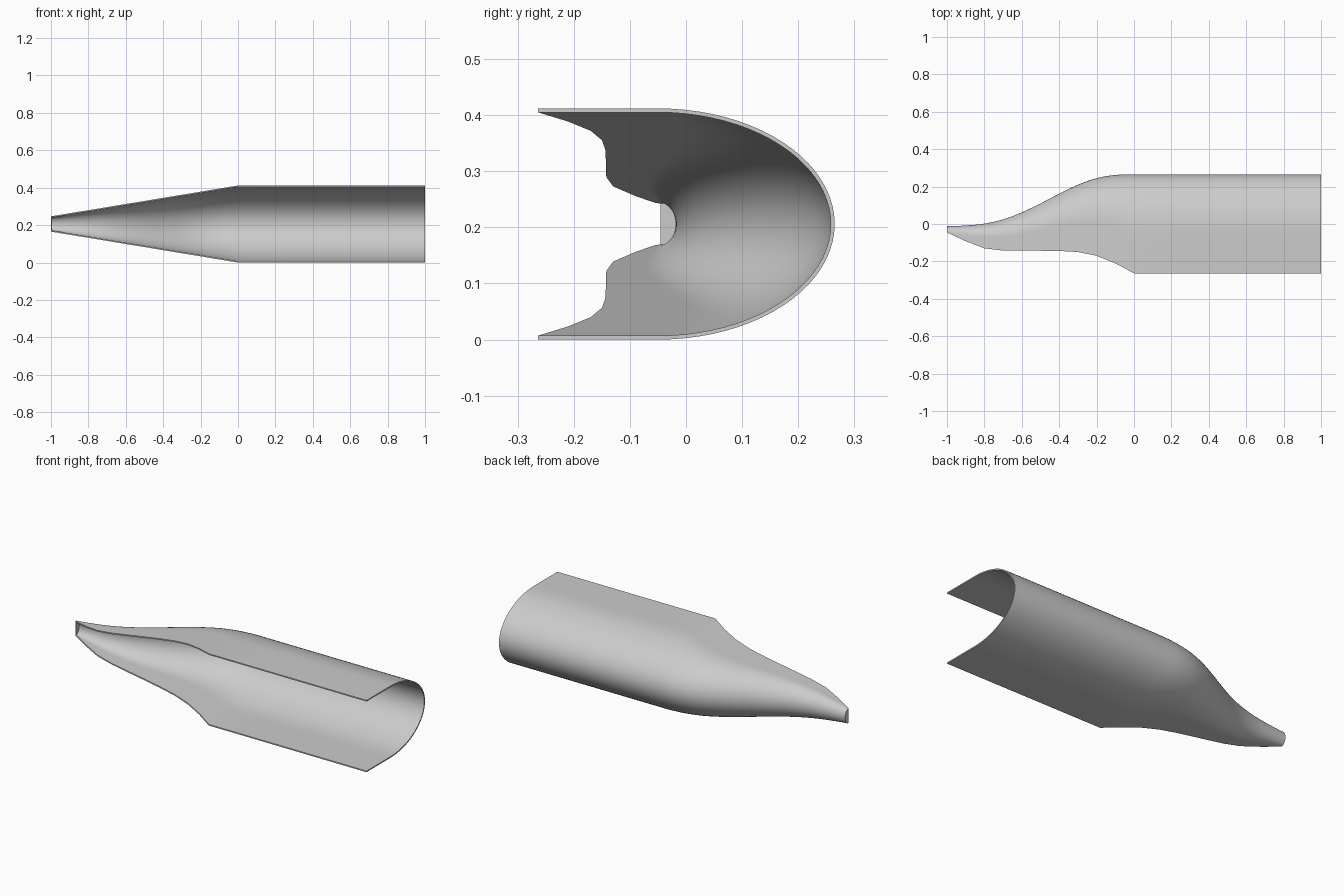
import bpy, bmesh, math

cube = bpy.data.objects.get("Cube")
if cube:
    bpy.data.objects.remove(cube, do_unlink=True)

HALF = 0.206       # half height of the straight trough
TIP = 0.041        # half height at the narrow end
WALL = 0.007
ARC_STEPS = 40
SUBSTEPS = 4

# Outline stations along the taper, evenly spaced from the tip to the trough
BACK = [-0.012, -0.008, 0.002, 0.025, 0.062, 0.11, 0.162, 0.21, 0.245, 0.262, 0.265]
FRONT = [-0.045, -0.092, -0.13, -0.142, -0.143, -0.143, -0.144, -0.15, -0.17, -0.21, -0.264]


def lerp(a, b, t):
    return a + (b - a) * t


def smooth_sample(values, i, t):
    """Cubic interpolation through evenly spaced values."""
    a, b = values[max(i - 1, 0)], values[i]
    c, d = values[i + 1], values[min(i + 2, len(values) - 1)]
    return b + t * ((c - a) + t * ((2 * a - 5 * b + 4 * c - d) + t * (3 * (b - c) + d - a))) / 2


def section(x, back, front):
    """U-shaped cross-section: straight lips joined by a half ellipse."""
    taper = min(x + 1, 1)
    half = lerp(TIP, HALF, taper)
    centre = max(back - half * lerp(0.8, 1.53, taper), front + 0.004)
    depth = back - centre
    points = [(x, lerp(front, centre, k / 3), HALF - half) for k in range(3)]
    for k in range(ARC_STEPS + 1):
        a = math.pi * (k / ARC_STEPS - 0.5)
        points.append((x, centre + depth * math.cos(a), HALF + half * math.sin(a)))
    points += [(x, lerp(centre, front, k / 3), HALF + half) for k in (1, 2, 3)]
    return points


# Cross-sections of the taper, then the straight trough
sections = []
for i in range(len(BACK) - 1):
    for s in range(SUBSTEPS):
        t = s / SUBSTEPS
        x = -1 + (i + t) / (len(BACK) - 1)
        sections.append(section(x, smooth_sample(BACK, i, t), lerp(FRONT[i], FRONT[i + 1], t)))
for x in (0, 0.25, 0.5, 0.75, 1):
    sections.append(section(x, BACK[-1], FRONT[-1]))

# Loft the outer skin and close the narrow end
bm = bmesh.new()
rings = [[bm.verts.new(p) for p in ring] for ring in sections]
for r, q in zip(rings, rings[1:]):
    for j in range(len(r) - 1):
        bm.faces.new((r[j], r[j + 1], q[j + 1], q[j]))
bm.faces.new(list(reversed(rings[0])))
mesh = bpy.data.meshes.new("tapered_trough")
bm.to_mesh(mesh)
bm.free()

shell = bpy.data.objects.new("tapered_trough", mesh)
bpy.context.collection.objects.link(shell)

# Plain grey finish
grey = bpy.data.materials.new("light_grey")
grey.use_nodes = True
colour = (0.6, 0.6, 0.6, 1)
grey.diffuse_color = colour
grey.node_tree.nodes["Principled BSDF"].inputs["Base Color"].default_value = colour
mesh.materials.append(grey)

# Thin wall, grown inwards
wall = shell.modifiers.new("wall", "SOLIDIFY")
wall.thickness = WALL
wall.offset = -1
bpy.ops.object.select_all(action="DESELECT")
shell.select_set(True)
bpy.context.view_layer.objects.active = shell
bpy.ops.object.modifier_apply(modifier=wall.name)
bpy.ops.object.shade_smooth_by_angle(angle=math.radians(30))
